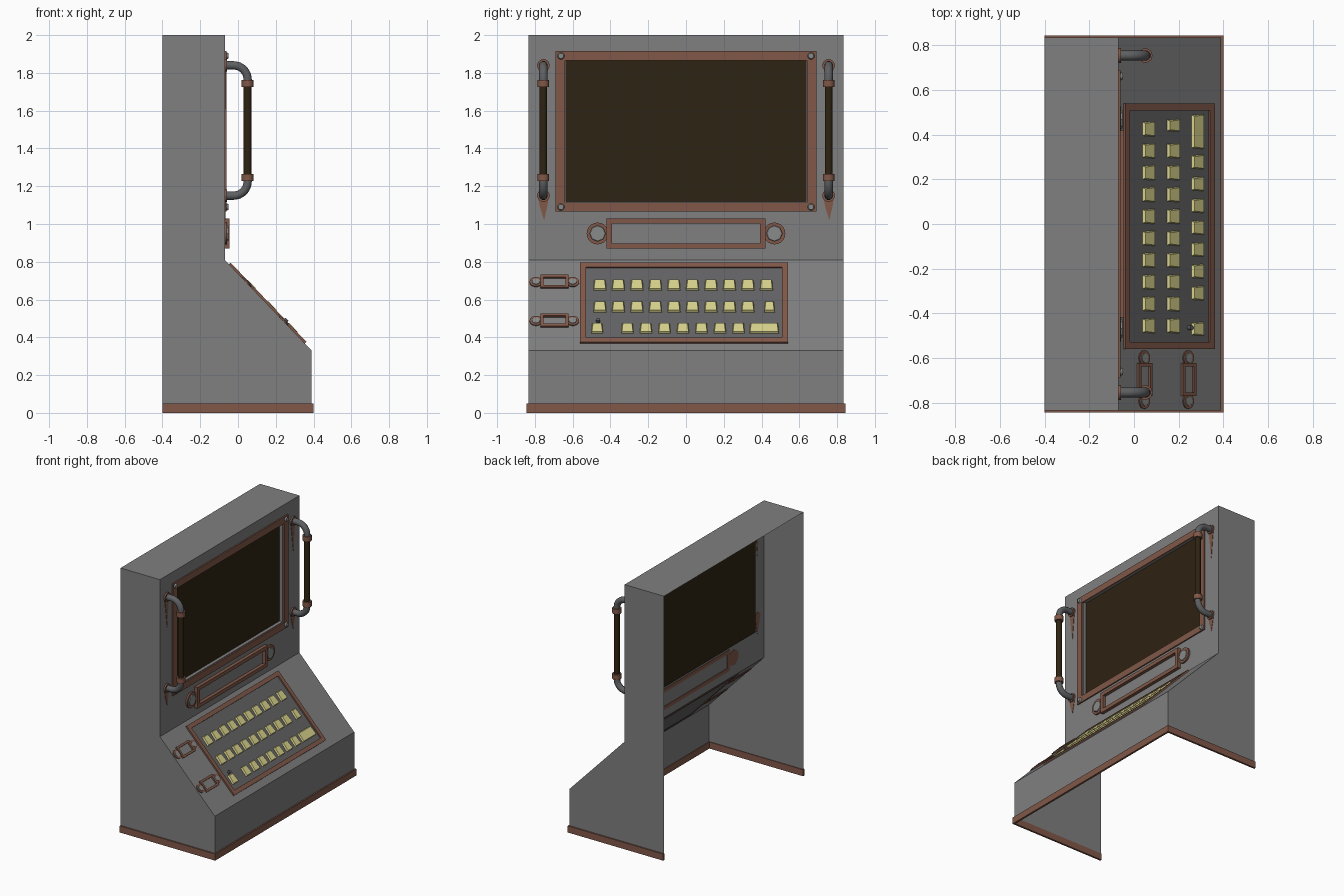
import bpy, bmesh, math
from mathutils import Matrix, Vector

if "Cube" in bpy.data.objects:
    bpy.data.objects.remove(bpy.data.objects["Cube"])


def mat(name, r, g, b):
    m = bpy.data.materials.new(name)
    m.diffuse_color = (r, g, b, 1)
    m.use_nodes = True
    m.node_tree.nodes["Principled BSDF"].inputs["Base Color"].default_value = m.diffuse_color
    return m


GREY = mat("body grey", 0.215, 0.215, 0.215)
DARK = mat("key plate grey", 0.125, 0.125, 0.13)
RUST = mat("copper brown", 0.22, 0.098, 0.066)
SCREEN = mat("dark screen brown", 0.027, 0.017, 0.006)
KEY = mat("key cream", 0.68, 0.64, 0.26)
STEEL = mat("pipe steel", 0.11, 0.115, 0.12)
BOLT = mat("bolt grey", 0.25, 0.26, 0.26)

# Local panel frames: u = along y, v = up the panel, w = outwards
WALL_X, WIDTH = -0.07, 0.835
WALL = Matrix(((0, 0, 1, WALL_X), (1, 0, 0, 0), (0, 1, 0, 0), (0, 0, 0, 1)))
S, C = 0.46 / 0.665, 0.48 / 0.665
SLOPE = Matrix(((0, -S, C, WALL_X), (1, 0, 0, 0), (0, C, S, 0.81), (0, 0, 0, 1)))


def finish(name, bm, m, recalc=True, smooth=False):
    if recalc:
        bmesh.ops.recalc_face_normals(bm, faces=bm.faces)
    me = bpy.data.meshes.new(name)
    bm.to_mesh(me)
    bm.free()
    me.materials.append(m)
    ob = bpy.data.objects.new(name, me)
    bpy.context.collection.objects.link(ob)
    if smooth:
        smooth_it(ob)
    return ob


def smooth_it(ob):
    bpy.ops.object.select_all(action='DESELECT')
    ob.select_set(True)
    bpy.context.view_layer.objects.active = ob
    bpy.ops.object.shade_smooth_by_angle(angle=math.radians(40))


def loft(name, M, loops, m, cyclic=False):
    """Join equal loops of points; close into a ring, or cap both ends."""
    bm = bmesh.new()
    rings = [[bm.verts.new(M @ Vector(p)) for p in lp] for lp in loops]
    n = len(rings[0])
    pairs = list(zip(rings, rings[1:])) + ([(rings[-1], rings[0])] if cyclic else [])
    for a, b in pairs:
        for i in range(n):
            j = (i + 1) % n
            bm.faces.new((a[i], a[j], b[j], b[i]))
    if not cyclic:
        bm.faces.new(rings[0])
        bm.faces.new(rings[-1])
    return finish(name, bm, m)


def rect(u0, u1, v0, v1, w, taper=0):
    return [(u0, v0, w), (u1, v0, w), (u1 - taper, v1, w), (u0 + taper, v1, w)]


def plate(name, M, u0, u1, v0, v1, w0, w1, m):
    return loft(name, M, [rect(u0, u1, v0, v1, w0), rect(u0, u1, v0, v1, w1)], m)


def frame(name, M, u0, u1, v0, v1, b, w0, w1):
    o, i = (u0, u1, v0, v1), (u0 + b, u1 - b, v0 + b, v1 - b)
    return loft(name, M, [rect(*o, w0), rect(*o, w1), rect(*i, w1), rect(*i, w0)], RUST, True)


def disc(name, M, u, v, r, w0, w1, m, sides=16, r2=None):
    bm = bmesh.new()
    bmesh.ops.create_cone(bm, cap_ends=True, segments=sides, radius1=r,
                          radius2=r if r2 is None else r2, depth=w1 - w0,
                          matrix=M @ Matrix.Translation((u, v, (w0 + w1) / 2)))
    return finish(name, bm, m, smooth=sides > 8)


# Cabinet: thin open shell, no back and no bottom, with a recessed screen opening
prof = [(-0.4, 0), (0.39, 0), (0.39, 0.33), (WALL_X, 0.81), (WALL_X, 2), (-0.4, 2)]
bm = bmesh.new()
L, R = [[bm.verts.new((x, s * WIDTH, z)) for x, z in prof] for s in (-1, 1)]
bm.faces.new(L)
bm.faces.new(R[::-1])
for i in (1, 2, 4):
    bm.faces.new((L[i], R[i], R[i + 1], L[i + 1]))
outer = [L[3], R[3], R[4], L[4]]
hole, deep = [[bm.verts.new(WALL @ Vector(p)) for p in rect(-0.635, 0.635, 1.12, 1.87, w)]
              for w in (0, -0.025)]
for a, b in ((outer, hole), (hole, deep)):
    for i in range(4):
        j = (i + 1) % 4
        bm.faces.new((a[i], a[j], b[j], b[i]))
finish("cabinet_shell", bm, GREY, recalc=False)

# Base trim: U-shaped strip, open at the back
a, b = WIDTH + 0.01, WIDTH - 0.005
u = [(-0.4, -a), (0.4, -a), (0.4, a), (-0.4, a), (-0.4, b), (0.385, b), (0.385, -b), (-0.4, -b)]
loft("base_trim", Matrix(), [[(x, y, z) for x, y in u] for z in (0, 0.05)], RUST)

# Screen, its frame and corner bolts
plate("screen", WALL, -0.69, 0.69, 1.065, 1.91, -0.03, -0.025, SCREEN)
frame("screen_frame", WALL, -0.69, 0.69, 1.065, 1.915, 0.05, -0.001, 0.01)
for uu in (-0.662, 0.662):
    for v in (1.09, 1.89):
        disc("screen_bolt", WALL, uu, v, 0.02, 0.008, 0.02, BOLT, 12, 0.014)


# Label holders: slot frame with a bolted round lug at each end
def holder(name, M, cu, cv, hu, hv, border, lug_r, bolt_r, depth, lug_u):
    frame(name + "_frame", M, cu - hu, cu + hu, cv - hv, cv + hv, border, -0.004, depth)
    for s in (-1, 1):
        disc(name + "_lug", M, cu + s * lug_u, cv, lug_r, -0.003, depth * 0.5, RUST, 20)
        disc(name + "_bolt", M, cu + s * lug_u, cv, bolt_r, 0.001, depth * 0.75, BOLT, 8, bolt_r * 0.85)


holder("label_holder", WALL, 0, 0.95, 0.42, 0.08, 0.028, 0.058, 0.047, 0.025, 0.468)
for v in (-0.165, -0.45):
    holder("small_holder", SLOPE, -0.697, v, 0.074, 0.045, 0.016, 0.034, 0.025, 0.012, 0.097)

# Keyboard plate and frame
plate("keyboard_plate", SLOPE, -0.54, 0.52, -0.59, -0.05, -0.001, 0.002, DARK)
frame("keyboard_frame", SLOPE, -0.56, 0.54, -0.612, -0.032, 0.031, -0.003, 0.012)


# Keys: (centre along y, width) for each row
def key(cu, cv, width):
    h, d = width / 2, 0.036
    loft("key", SLOPE, [rect(cu - h, cu + h, cv - d, cv + d, 0.002, 0.004),
                        rect(cu - h + .003, cu + h - .003, cv - d + .003, cv + d - .006, 0.015, 0.006)], KEY)


STEP = 0.098
rows = [(-0.19, [(-0.456 + i * STEP, 0.068) for i in range(10)]),
        (-0.35, [(-0.456 + i * STEP, 0.068) for i in range(9)] + [(0.442, 0.056)]),
        (-0.507, [(-0.47, 0.062)] + [(-0.31 + i * STEP, 0.065) for i in range(7)] + [(0.414, 0.155)])]
for v, keys in rows:
    for cu, width in keys:
        key(cu, v, width)
disc("key_stem", SLOPE, -0.465, -0.455, 0.011, 0.001, 0.02, STEEL, 10)


# Grab handles
def pipe(name, pts, r, m):
    cu = bpy.data.curves.new(name, 'CURVE')
    cu.dimensions = '3D'
    cu.bevel_depth, cu.bevel_resolution, cu.use_fill_caps = r, 3, True
    sp = cu.splines.new('POLY')
    sp.points.add(len(pts) - 1)
    for p, q in zip(sp.points, pts):
        p.co = (*q, 1)
    cu.materials.append(m)
    ob = bpy.data.objects.new(name, cu)
    bpy.context.collection.objects.link(ob)
    bpy.ops.object.select_all(action='DESELECT')
    ob.select_set(True)
    bpy.context.view_layer.objects.active = ob
    bpy.ops.object.convert(target='MESH')
    smooth_it(bpy.context.view_layer.objects.active)


MID, HX, BEND = 1.495, 0.051, 0.075
for y in (-0.755, 0.755):
    pipe("handle_grip", [(HX, y, 1.25), (HX, y, 1.74)], 0.021, SCREEN)
    for s in (-1, 1):
        zc = MID + s * 0.345
        arc = [(HX - BEND + BEND * math.sin(t), y, zc - s * BEND + s * BEND * math.cos(t))
               for t in [math.pi / 2 * k / 8 for k in range(9)]]
        pipe("handle_elbow", [(WALL_X, y, zc)] + arc + [(HX, y, MID + s * 0.24)], 0.023, STEEL)
        zk = MID + s * 0.249
        pipe("handle_collar", [(HX, y, zk - 0.019), (HX, y, zk + 0.019)], 0.032, RUST)
        disc("handle_flange", WALL, y, zc, 0.033, -0.003, 0.012, RUST, 20)
        # Rust streak running down the wall below each mount
        tip = zc - (0.13 if s < 0 else 0.23)
        shape = [(y - 0.03, zc), (y - 0.018, zc - 0.06), (y + 0.004, tip), (y + 0.02, zc - 0.06), (y + 0.03, zc)]
        loft("rust_streak", WALL, [[(p, q, w) for p, q in shape] for w in (-0.002, 0.003)], RUST)
